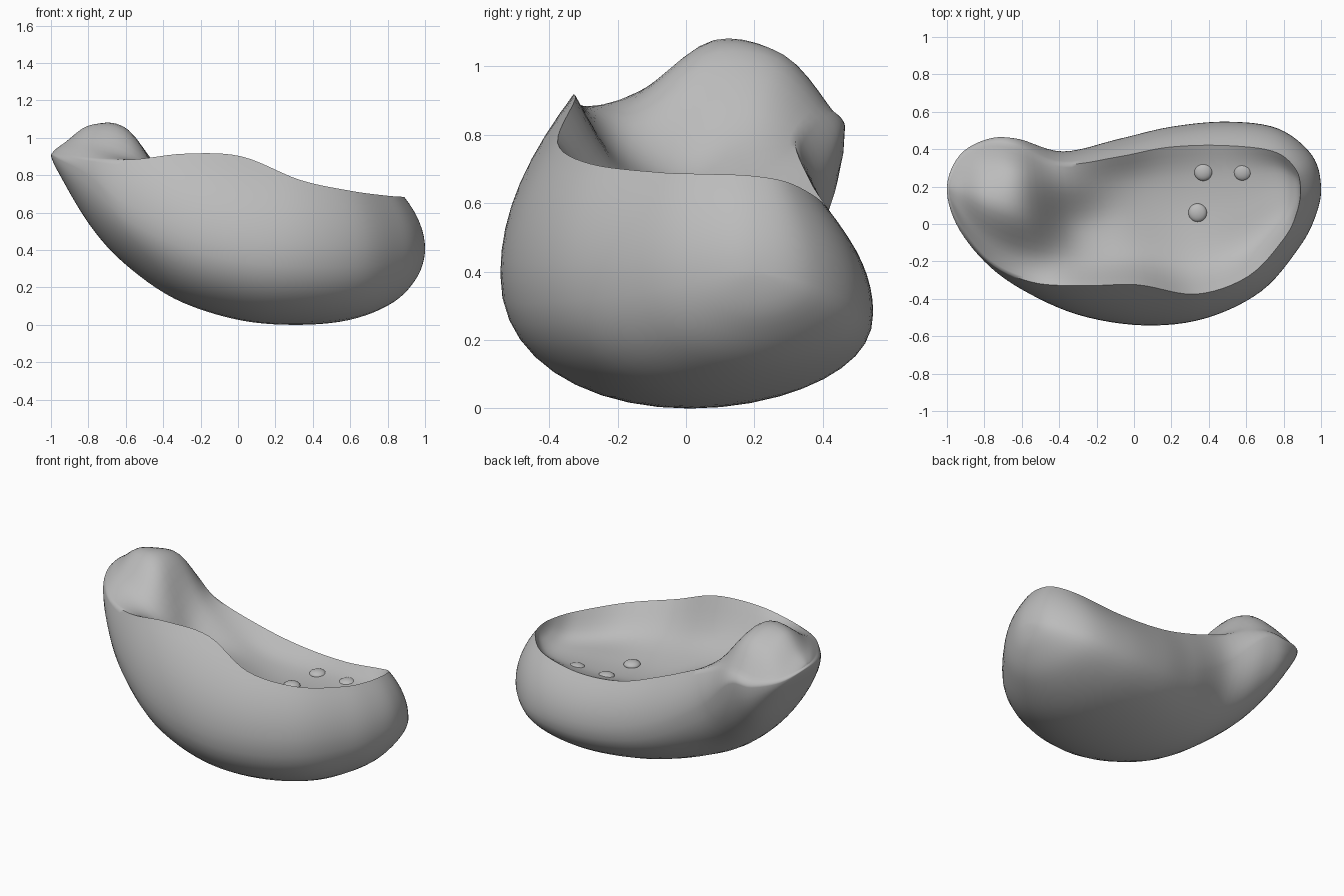
import bpy
import bmesh
from math import sin, cos, pi
from mathutils import Vector

old_cube = bpy.data.objects.get("Cube")
if old_cube:
    bpy.data.objects.remove(old_cube, do_unlink=True)

# One plain stone colour
stone = bpy.data.materials.new("grey_stone")
stone.use_nodes = True
grey = (0.5, 0.5, 0.5, 1)
stone.diffuse_color = grey
stone.node_tree.nodes["Principled BSDF"].inputs["Base Color"].default_value = grey

# Guide loops, counter-clockwise from the wide end: widest line and rim
belly = [(1, .2, .4), (.95, .37, .36), (.77, .51, .3), (.5, .547, .28), (.2, .52, .3),
         (-.08, .455, .38), (-.38, .388, .57), (-.62, .455, .8), (-.78, .455, .82),
         (-.93, .37, .86), (-1, .2, .91), (-.95, 0, .88), (-.8, -.2, .8), (-.6, -.35, .62),
         (-.3, -.485, .48), (.05, -.542, .4), (.38, -.505, .38), (.68, -.36, .38),
         (.88, -.13, .39), (.97, .04, .4)]
rim = [(.89, .19, .68), (.86, .3, .66), (.74, .39, .61), (.47, .42, .57), (.18, .41, .59),
       (-.08, .36, .67), (-.38, .32, .79), (-.61, .41, .87), (-.78, .43, .86),
       (-.92, .36, .88), (-.99, .19, .92), (-.93, 0, .91), (-.78, -.2, .885), (-.55, -.31, .885),
       (-.28, -.33, .915), (.02, -.325, .9), (.33, -.375, .775), (.61, -.28, .715),
       (.8, -.08, .69), (.87, .06, .685)]
# Heights across the model from wide end to raised end:
# keel underneath, then the hollow near the back, in the middle, near the front
heights = [(.4, .68, .68, .68), (.26, .61, .6, .62), (.12, .55, .54, .57),
           (.025, .53, .525, .56), (0, .53, .53, .6), (.03, .6, .6, .68),
           (.14, .78, .7, .76), (.33, 1.02, 1.03, .89), (.53, 1, 1.07, .955),
           (.78, .93, .975, .95), (.91, .92, .92, .92)]
STEPS = 6
ACROSS = 20


def spline(a, b, c, d, t):
    """Catmull-Rom point between b and c."""
    return (b * 2 + (c - a) * t + (a * 2 - b * 5 + c * 4 - d) * t * t
            + (b * 3 - a - c * 3 + d) * t ** 3) / 2


def smooth_loop(points):
    pts = [Vector(p) for p in points]
    n = len(pts)
    return [spline(pts[i - 1], pts[i], pts[(i + 1) % n], pts[(i + 2) % n], k / STEPS)
            for i in range(n) for k in range(STEPS)]


def smooth_path(points, steps):
    pts = [Vector(p) for p in points]
    pts = [pts[0]] + pts + [pts[-1]]
    path = [spline(*pts[i:i + 4], k / steps)
            for i in range(len(pts) - 3) for k in range(steps)]
    return path + [pts[-1]]


def under_row(back, front, level):
    """Rounded hull section hanging between two belly points."""
    row = []
    for k in range(1, ACROSS):
        a = pi * k / ACROSS
        p = back.lerp(front, (1 - cos(a)) / 2)
        p.z += (level[0] - p.z) * sin(a) ** .9
        row.append(p)
    return row


def hollow_row(back, front, level):
    """Section of the hollow between two rim points."""
    guide = [back]
    for t, z in zip((.2, .5, .8), level[1:]):
        p = back.lerp(front, t)
        p.z = z
        guide.append(p)
    return smooth_path(guide + [front], ACROSS // 4)[1:-1]


def fill_cap(bm, ring, make_row, levels):
    """Close a ring with rows running from its back half to its front half."""
    half = len(ring) // 2
    rows = []
    for k in range(1, half):
        inner = make_row(ring[k].co, ring[-k].co, levels[k])
        rows.append([ring[k]] + [bm.verts.new(p) for p in inner] + [ring[-k]])
    for a, b in zip(rows, rows[1:]):
        for j in range(len(a) - 1):
            bm.faces.new((a[j], a[j + 1], b[j + 1], b[j]))
    for tip, row in ((ring[0], rows[0]), (ring[half], rows[-1])):
        for a, b in zip(row, row[1:]):
            bm.faces.new((tip, a, b))


def finish(bm, name, angle):
    bmesh.ops.recalc_face_normals(bm, faces=bm.faces)
    mesh = bpy.data.meshes.new(name)
    bm.to_mesh(mesh)
    bm.free()
    mesh.materials.append(stone)
    obj = bpy.data.objects.new(name, mesh)
    bpy.context.collection.objects.link(obj)
    bpy.ops.object.select_all(action="DESELECT")
    obj.select_set(True)
    bpy.context.view_layer.objects.active = obj
    bpy.ops.object.shade_smooth_by_angle(angle=angle)


# Side wall from the widest line up to the rim
bm = bmesh.new()
columns = []
for w, r in zip(smooth_loop(belly), smooth_loop(rim)):
    bend = Vector((w.x, w.y, (w.z + r.z) / 2))
    columns.append([bm.verts.new(w.lerp(bend, k / 8).lerp(bend.lerp(r, k / 8), k / 8))
                    for k in range(9)])
for i, here in enumerate(columns):
    before = columns[i - 1]
    for j in range(8):
        bm.faces.new((before[j], here[j], here[j + 1], before[j + 1]))

# Rounded underside, and the hollow with its raised end
levels = smooth_path(heights, STEPS)
fill_cap(bm, [c[0] for c in columns], under_row, levels)
fill_cap(bm, [c[-1] for c in columns], hollow_row, levels)
finish(bm, "hollow_body", pi / 3)

# Three low bumps on the bowl floor
for number, (x, y) in enumerate([(.37, .28), (.58, .28), (.34, .06)], 1):
    bm = bmesh.new()
    bmesh.ops.create_uvsphere(bm, u_segments=20, v_segments=12, radius=.05)
    bmesh.ops.scale(bm, vec=(1, 1, .5), verts=bm.verts)
    bmesh.ops.translate(bm, vec=(x, y, .52), verts=bm.verts)
    finish(bm, f"floor_bump_{number}", pi)
